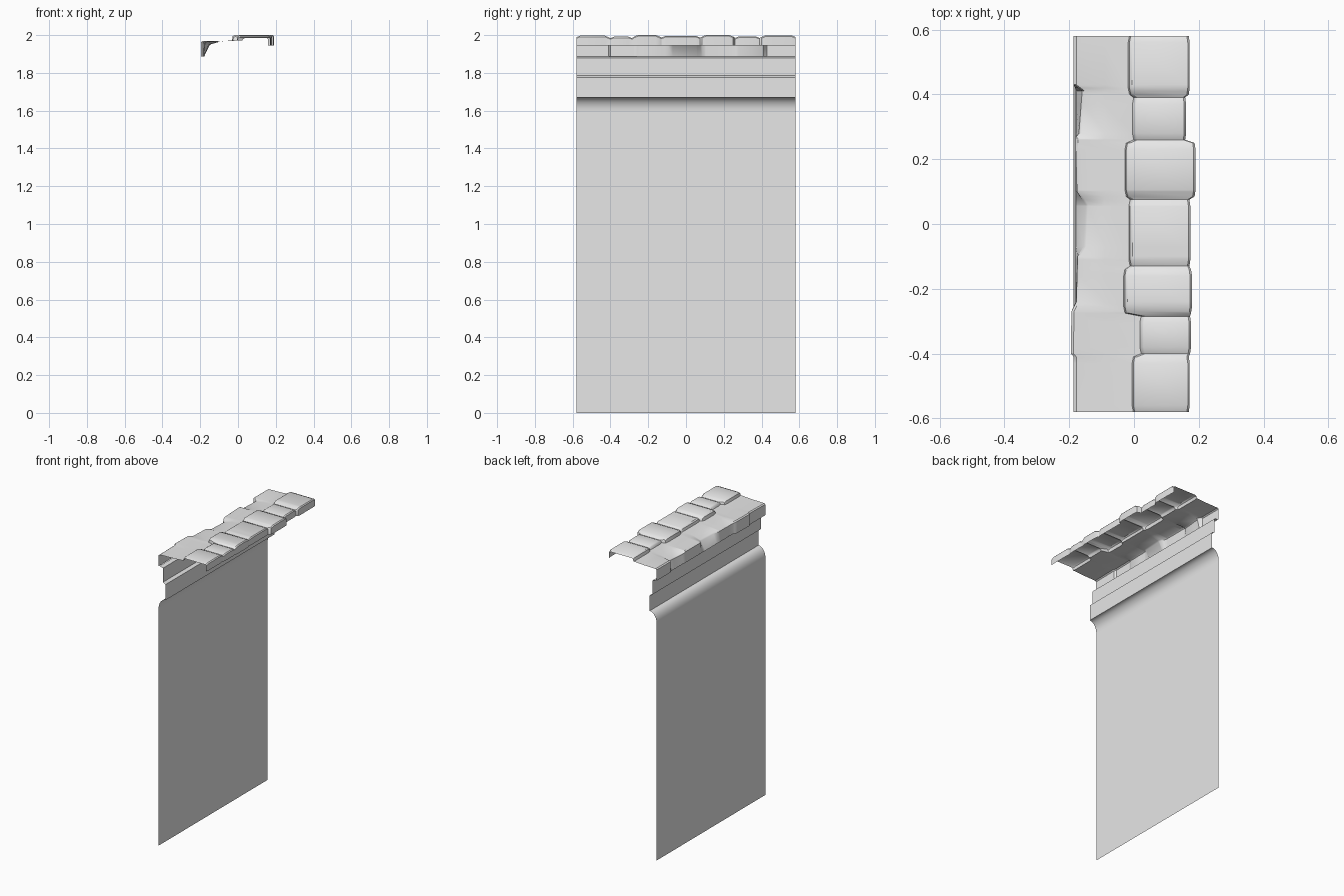
import bpy, bmesh, math

cube = bpy.data.objects.get("Cube")
if cube:
    bpy.data.objects.remove(cube)

stone = bpy.data.materials.new("stone_grey")
stone.use_nodes = True
grey = (0.8, 0.8, 0.8, 1)
stone.diffuse_color = grey
stone.node_tree.nodes["Principled BSDF"].inputs["Base Color"].default_value = grey

HALF = 0.58


def sheet(name, sections):
    """Skin a row of equal-length cross-sections into an open sheet."""
    bm = bmesh.new()
    rows = [[bm.verts.new(p) for p in sec] for sec in sections]
    for a, b in zip(rows, rows[1:]):
        for i in range(len(a) - 1):
            bm.faces.new((a[i], a[i + 1], b[i + 1], b[i]))
    mesh = bpy.data.meshes.new(name)
    bm.to_mesh(mesh)
    bm.free()
    mesh.materials.append(stone)
    obj = bpy.data.objects.new(name, mesh)
    bpy.context.collection.objects.link(obj)
    bpy.ops.object.select_all(action='DESELECT')
    obj.select_set(True)
    bpy.context.view_layer.objects.active = obj
    bpy.ops.object.shade_smooth_by_angle(angle=math.radians(35))
    return obj


def extrude(name, profile):
    return sheet(name, [[(x, y, z) for x, z in profile] for y in (-HALF, HALF)])


def lookup(keys, y):
    """Linear interpolation through (y, value...) keys."""
    for a, b in zip(keys, keys[1:]):
        if y <= b[0]:
            t = (y - a[0]) / (b[0] - a[0])
            return [p + (q - p) * t for p, q in zip(a[1:], b[1:])]
    return keys[-1][1:]


# Flat wall face
extrude("wall", [(-0.187, 0), (-0.187, 1.597)])

# Quarter-round moulding above the wall
arc = [math.radians(a) for a in range(0, 91, 10)]
extrude("rounded_moulding",
        [(-0.135 - 0.052 * math.cos(a), 1.597 + 0.073 * math.sin(a)) for a in arc])

# Stepped band under the coping
extrude("stepped_band", [(-0.135, 1.67), (-0.135, 1.775), (-0.155, 1.785),
                         (-0.155, 1.88), (-0.18, 1.888)])

# Outer edge of the lower stone row: y, bottom x, top x, top z
outer = [(-0.58, -.186, -.186, 1.965), (-0.41, -.186, -.186, 1.968),
         (-0.4, -.195, -.195, 1.97), (-0.27, -.193, -.193, 1.97),
         (-0.24, -.18, -.178, 1.962), (-0.1, -.18, -.174, 1.96),
         (-0.07, -.18, -.156, 1.952), (0.06, -.18, -.15, 1.952),
         (0.1, -.18, -.176, 1.962), (0.265, -.18, -.181, 1.966),
         (0.28, -.178, -.17, 1.952), (0.41, -.178, -.16, 1.955),
         (0.43, -.186, -.186, 1.965), (0.58, -.186, -.186, 1.965)]

# Upper stone row: y start, y end, joint x, outer x, top z
blocks = [(-0.58, -0.41, -.002, .172, 1.997), (-0.4, -0.285, .022, .176, 1.992),
          (-0.275, -0.14, -.028, .179, 2.0), (-0.13, 0.075, -.012, .174, 1.995),
          (0.085, 0.25, -.024, .19, 2.0), (0.26, 0.39, -.001, .161, 1.993),
          (0.4, 0.58, -.014, .172, 1.998)]
upper = []
for y0, y1, joint, edge, top in blocks:
    # Slightly worn ends make the seams between stones
    upper += [(y0, joint + .004, edge - .003, top - .008), (y0 + .02, joint, edge, top),
              (y1 - .02, joint, edge, top), (y1, joint + .004, edge - .003, top - .008)]

# Coping: both stone rows, the step between them and the two hanging lips
stations = sorted({k[0] for k in outer} | {k[0] for k in upper})
sections = []
for y in stations:
    low_x, top_x, top_z = lookup(outer, y)
    joint, edge, high = lookup(upper, y)
    sections.append([(low_x, y, 1.886), (top_x, y, top_z - .006),
                     (top_x + .008, y, top_z), (-0.09, y, 1.967),
                     (joint - .004, y, 1.972), (joint, y, high - .006),
                     (joint + .008, y, high), (edge - .006, y, high),
                     (edge, y, high - .006), (edge, y, 1.945)])
sheet("coping_stones", sections[::-1])
for obj in bpy.context.scene.objects:
    if obj.type == 'MESH' and obj.name != "coping_stones":
        obj.data.flip_normals()
